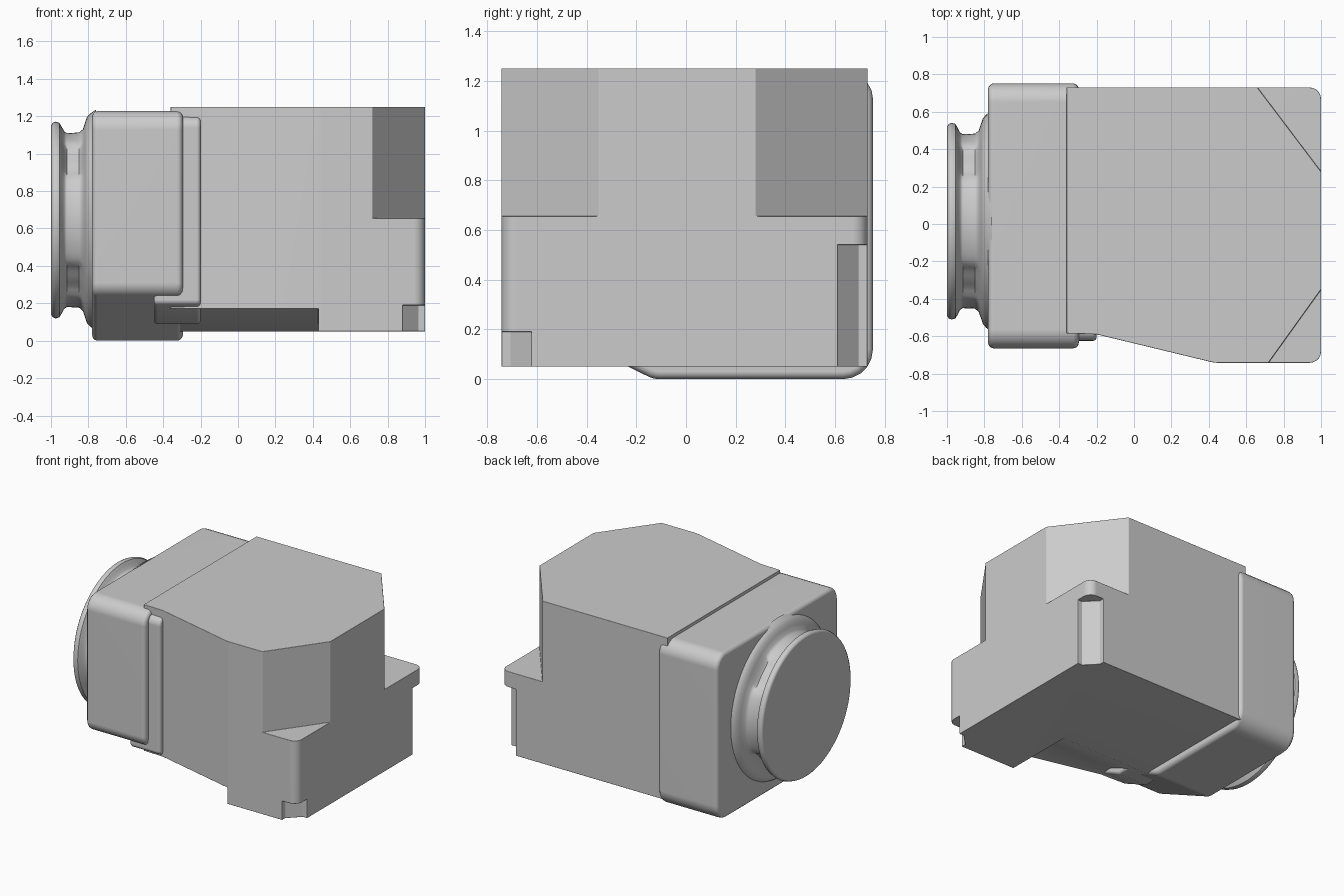
import bpy, bmesh, math
from mathutils import Vector

if "Cube" in bpy.data.objects:
    bpy.data.objects.remove(bpy.data.objects["Cube"])


def rounded(points, segs=5):
    """Polygon from (a, b, radius) corners, with arcs where radius > 0."""
    out, n = [], len(points)
    for i, (a, b, r) in enumerate(points):
        p = Vector((a, b))
        if r == 0:
            out.append(p)
            continue
        u = (Vector(points[i - 1][:2]) - p).normalized()
        v = (Vector(points[(i + 1) % n][:2]) - p).normalized()
        half = u.angle(v) / 2
        c = p + (u + v).normalized() * (r / math.sin(half))
        s = p + u * (r / math.tan(half)) - c
        e = p + v * (r / math.tan(half)) - c
        turn = math.atan2(s.x * e.y - s.y * e.x, s.dot(e))
        for k in range(segs + 1):
            t = turn * k / segs
            out.append(c + Vector((s.x * math.cos(t) - s.y * math.sin(t),
                                   s.x * math.sin(t) + s.y * math.cos(t))))
    return out


def finish_mesh(name, bm):
    bmesh.ops.recalc_face_normals(bm, faces=bm.faces)
    me = bpy.data.meshes.new(name)
    bm.to_mesh(me)
    bm.free()
    ob = bpy.data.objects.new(name, me)
    bpy.context.collection.objects.link(ob)
    return ob


def prism(name, points, lo, hi, axis):
    """Extrude a profile: axis 'z' uses (x, y) points, axis 'x' uses (y, z)."""
    bm = bmesh.new()
    place = (lambda p, h: (p.x, p.y, h)) if axis == 'z' else (lambda p, h: (h, p.x, p.y))
    pts = rounded(points)
    a = [bm.verts.new(place(p, lo)) for p in pts]
    b = [bm.verts.new(place(p, hi)) for p in pts]
    bm.faces.new(a)
    bm.faces.new(b)
    for i in range(len(pts)):
        j = (i + 1) % len(pts)
        bm.faces.new((a[i], a[j], b[j], b[i]))
    return finish_mesh(name, bm)


def smooth(ob, bevel=0.0, cutters=()):
    """Cut, bevel and smooth-shade a part."""
    for c in cutters:
        m = ob.modifiers.new("cut", 'BOOLEAN')
        m.operation, m.object, m.solver = 'DIFFERENCE', c, 'EXACT'
    if bevel:
        m = ob.modifiers.new("bevel", 'BEVEL')
        m.width, m.segments, m.limit_method = bevel, 3, 'ANGLE'
        m.angle_limit = math.radians(32)
    bpy.ops.object.select_all(action='DESELECT')
    ob.select_set(True)
    bpy.context.view_layer.objects.active = ob
    bpy.ops.object.convert(target='MESH')
    bpy.ops.object.shade_smooth_by_angle(angle=math.radians(40))
    m = ob.modifiers.new("normals", 'WEIGHTED_NORMAL')
    m.keep_sharp = True
    for c in cutters:
        bpy.data.objects.remove(c)


# Main body: tapered footprint with the corners still full
body = prism("main_body", [
    (-0.36, -0.585, 0), (-0.2, -0.59, 0), (0.43, -0.742, 0.15),
    (1.0, -0.742, 0.06), (1.0, 0.73, 0.06), (-0.36, 0.73, 0)], 0.05, 1.25, 'z')

cutters = [
    # Upper corners sliced off above the ledges
    prism("front_corner_cut", [(0.648, -0.84, 0), (1.3, -0.84, 0), (1.3, 0.068, 0)], 0.655, 1.4, 'z'),
    prism("back_corner_cut", [(0.584, 0.83, 0), (1.3, 0.83, 0), (1.3, -0.117, 0)], 0.655, 1.4, 'z'),
    # Sloping underside ahead of the foot
    prism("underside_cut", [(-0.9, 0.17, 0), (-0.477, 0.17, 0), (-0.13, 0.007, 0),
                            (-0.13, -0.1, 0), (-0.9, -0.1, 0)], -0.6, 0.43, 'x'),
]
# Grooves in the lower corners
for name, s, y, top in (("front_groove", -1, 0.742, 0.19), ("back_groove", 1, 0.73, 0.54)):
    cutters.append(prism(name, [
        (1.1, s * (y - 0.12), 0), (0.965, s * (y - 0.12), 0), (0.88, s * (y - 0.035), 0),
        (0.88, s * (y + 0.1), 0), (1.1, s * (y + 0.1), 0)], -0.1, top, 'z'))
smooth(body, 0.022, cutters)

# Mount housing with a sloping lower front edge
housing = prism("mount_housing", [
    (-0.665, 0.26, 0.08), (-0.13, 0.0, 0.1), (0.752, 0.0, 0.12),
    (0.752, 1.228, 0.1), (-0.665, 1.228, 0.1)], -0.78, -0.295, 'x')
smooth(housing, 0.03)

# Collar stepping from housing to body
collar = prism("housing_collar", [
    (-0.625, 0.2, 0.03), (-0.4, 0.09, 0), (0.3, 0.09, 0),
    (0.3, 1.2, 0), (-0.625, 1.2, 0.06)], -0.45, -0.2, 'x')
smooth(collar, 0.02)

# Round mount: lathed about x, with four raised pads around the neck
profile = [(-1.0, 0.505, 0), (-0.99, 0.52, 0), (-0.975, 0.526, 0), (-0.955, 0.52, 0),
           (-0.943, 0.5, 0), (-0.93, 0.475, 0.5), (-0.915, 0.465, 1), (-0.85, 0.468, 1),
           (-0.83, 0.485, 0.5), (-0.818, 0.52, 0), (-0.808, 0.55, 0),
           (-0.79, 0.57, 0), (-0.76, 0.59, 0)]
N = 96
bm = bmesh.new()
rings = []
for x, r, dip in profile:
    ring = []
    for i in range(N):
        a = 2 * math.pi * i / N
        off = abs((a + math.pi / 4) % (math.pi / 2) - math.pi / 4)
        t = min(max((off - 0.5) / 0.12, 0), 1)
        rr = r - 0.025 * dip * t
        ring.append(bm.verts.new((x, 0.015 + rr * math.cos(a), 0.645 + rr * math.sin(a))))
    rings.append(ring)
for p, q in zip(rings, rings[1:]):
    for i in range(N):
        j = (i + 1) % N
        bm.faces.new((p[i], p[j], q[j], q[i]))
bm.faces.new(rings[0])
bm.faces.new(rings[-1])
smooth(finish_mesh("round_mount", bm))
